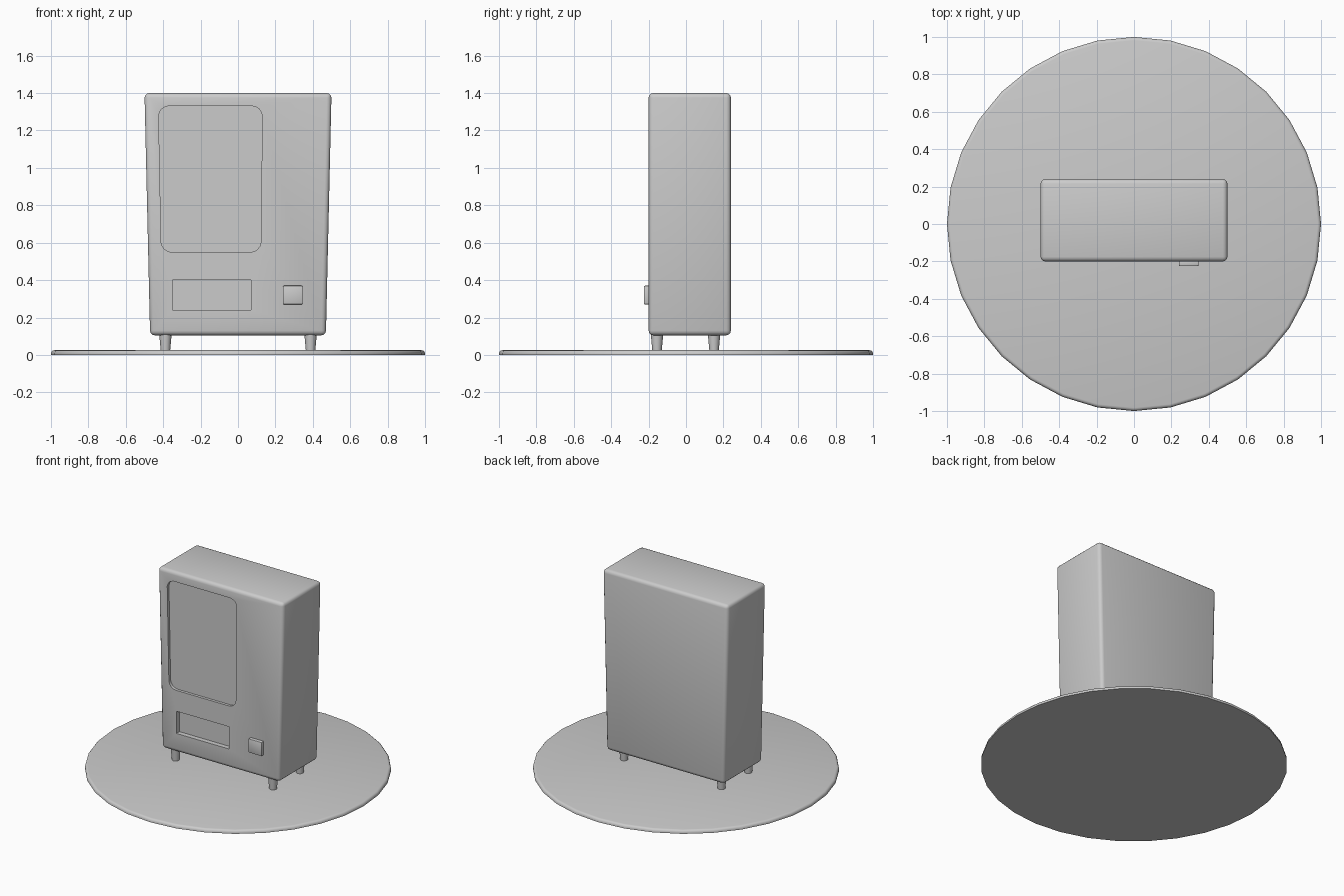
import bpy, bmesh
from mathutils import Vector

if "Cube" in bpy.data.objects:
    bpy.data.objects.remove(bpy.data.objects["Cube"])


def prism(name, outline, y0, y1):
    """Extrude an (x, z) outline from y0 to y1."""
    bm = bmesh.new()
    face = bm.faces.new([bm.verts.new((x, y0, z)) for x, z in outline])
    ext = bmesh.ops.extrude_face_region(bm, geom=[face])
    verts = [v for v in ext["geom"] if isinstance(v, bmesh.types.BMVert)]
    bmesh.ops.translate(bm, verts=verts, vec=(0, y1 - y0, 0))
    bmesh.ops.recalc_face_normals(bm, faces=bm.faces)
    mesh = bpy.data.meshes.new(name)
    bm.to_mesh(mesh)
    bm.free()
    ob = bpy.data.objects.new(name, mesh)
    bpy.context.collection.objects.link(ob)
    return ob


def rounded(corners, r, steps=4):
    """Round the corners of an outline with small quadratic arcs."""
    pts, n = [], len(corners)
    for i in range(n):
        a, c, b = (Vector(corners[(i + k) % n]) for k in (-1, 0, 1))
        p = c + (a - c).normalized() * r
        q = c + (b - c).normalized() * r
        for s in range(steps + 1):
            t = s / steps
            pts.append(p * (1 - t) ** 2 + c * 1.4 * t * (1 - t)
                       + (p + q) * 0.3 * t * (1 - t) + q * t * t)
    return pts


def bevel(ob, width, segments):
    m = ob.modifiers.new("bevel", 'BEVEL')
    m.width, m.segments, m.limit_method = width, segments, 'ANGLE'
    m.angle_limit = 0.7


def finish(ob):
    """Apply modifiers and shade smooth with sharp corners kept."""
    bpy.ops.object.select_all(action='DESELECT')
    bpy.context.view_layer.objects.active = ob
    ob.select_set(True)
    for m in list(ob.modifiers):
        bpy.ops.object.modifier_apply(modifier=m.name)
    bpy.ops.object.shade_smooth_by_angle(angle=0.7)


# round base plate
bpy.ops.mesh.primitive_cylinder_add(vertices=32, radius=1, depth=0.025, location=(0, 0, 0.0125))
base = bpy.context.object
base.name = "base_plate"
bm = bmesh.new()
bm.from_mesh(base.data)
rim = [e for e in bm.edges if all(v.co.z > 0 for v in e.verts)]
bmesh.ops.bevel(bm, geom=rim, offset=0.018, segments=3, profile=0.5, affect='EDGES')
bm.to_mesh(base.data)
bm.free()
finish(base)

# tapered cabinet with rounded edges
cabinet = prism("cabinet", [(-0.47, 0.105), (0.47, 0.105), (0.5, 1.4), (-0.5, 1.4)], -0.20, 0.24)
bevel(cabinet, 0.025, 3)

# display window and dispensing slot recesses
window = prism("window_cutter", rounded([(-0.41, 0.55), (0.122, 0.55), (0.13, 1.33), (-0.425, 1.33)], 0.05),
               -0.3, -0.18)
slot = prism("slot_cutter", [(-0.35, 0.24), (0.07, 0.24), (0.07, 0.40), (-0.35, 0.40)], -0.3, -0.165)
for cutter in (window, slot):
    m = cabinet.modifiers.new("recess", 'BOOLEAN')
    m.operation, m.solver, m.object = 'DIFFERENCE', 'EXACT', cutter
finish(cabinet)
for cutter in (window, slot):
    bpy.data.objects.remove(cutter)

# coin return button
button = prism("coin_return", [(0.24, 0.27), (0.345, 0.27), (0.345, 0.37), (0.24, 0.37)], -0.225, -0.19)
bevel(button, 0.005, 2)
finish(button)

# tapered feet
for sx, side in ((-1, "left"), (1, "right")):
    for y, end in ((-0.155, "front"), (0.15, "back")):
        bpy.ops.mesh.primitive_cone_add(vertices=16, radius1=0.025, radius2=0.034, depth=0.1,
                                        location=(sx * 0.388, y, 0.07))
        foot = bpy.context.object
        foot.name = f"{end}_{side}_foot"
        finish(foot)
